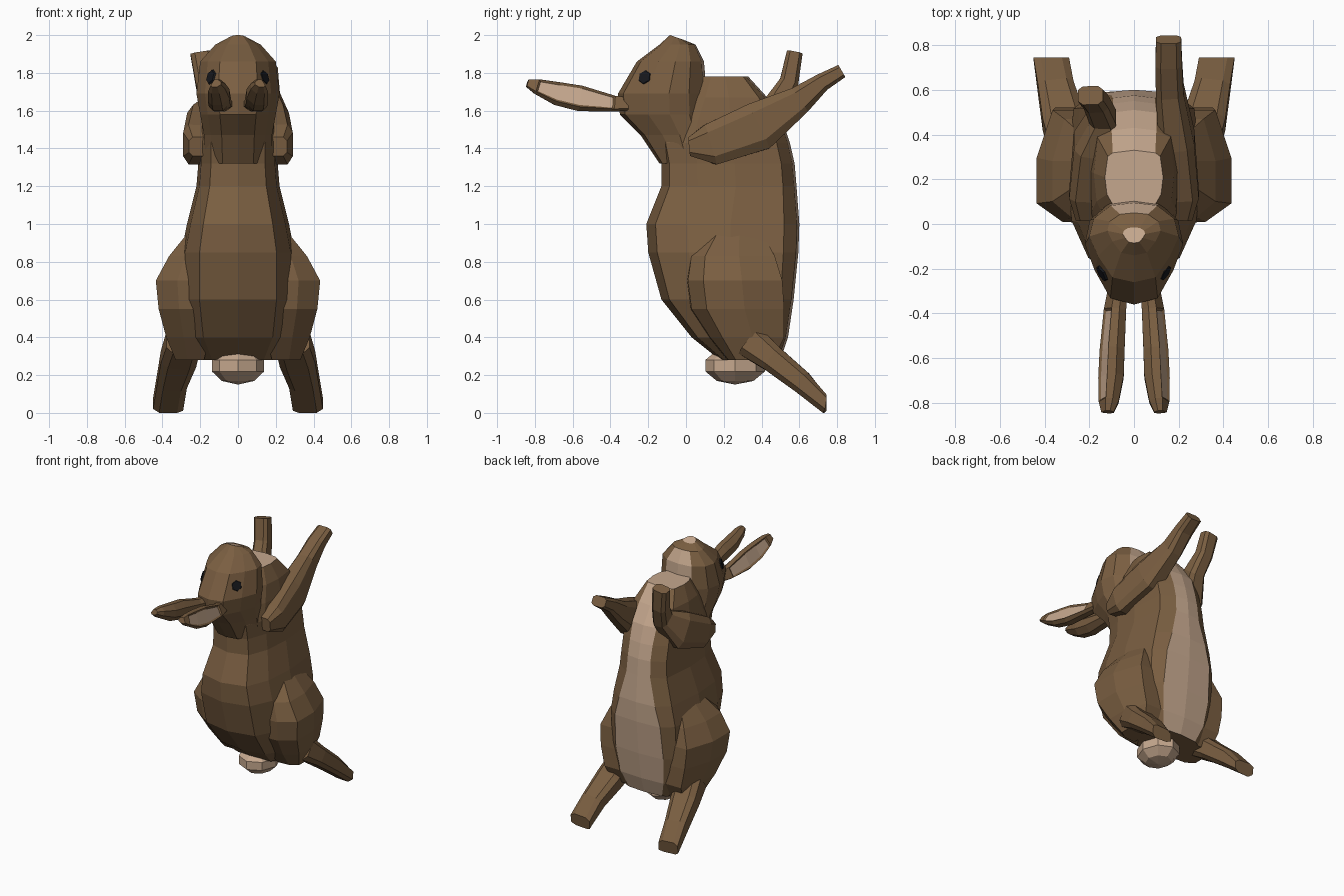
import bpy, bmesh, math
from mathutils import Vector
from mathutils.bvhtree import BVHTree

if "Cube" in bpy.data.objects:
    bpy.data.objects.remove(bpy.data.objects["Cube"])


def material(name, col):
    m = bpy.data.materials.new(name)
    m.diffuse_color = (*col, 1)
    m.use_nodes = True
    m.node_tree.nodes["Principled BSDF"].inputs["Base Color"].default_value = m.diffuse_color
    return m


MATS = [material("brown fur", (0.195, 0.113, 0.053)),
        material("cream fur", (0.56, 0.39, 0.27)),
        material("black eye", (0.008, 0.009, 0.012))]


def finish(name, bm):
    bmesh.ops.recalc_face_normals(bm, faces=bm.faces[:])
    me = bpy.data.meshes.new(name)
    bm.to_mesh(me)
    bm.free()
    for m in MATS:
        me.materials.append(m)
    ob = bpy.data.objects.new(name, me)
    bpy.context.collection.objects.link(ob)
    return ob


def loft(rings, rule=None, caps=(0, 0)):
    """Skin rings of points; rule(ring, side, centre) gives the material."""
    bm = bmesh.new()
    vs = [[bm.verts.new(p) for p in r] for r in rings]
    n = len(vs[0])
    for i in range(len(vs) - 1):
        for j in range(n):
            k = (j + 1) % n
            f = bm.faces.new((vs[i][j], vs[i][k], vs[i + 1][k], vs[i + 1][j]))
            if rule:
                f.material_index = rule(i, j, f.calc_center_median())
    for ring, c in ((vs[0], caps[0]), (vs[-1], caps[1])):
        bm.faces.new(ring).material_index = c
    return bm


BOX = [(1, -.6), (1, .6), (.6, 1), (-.6, 1), (-1, .6), (-1, -.6), (-.6, -1), (.6, -1)]


def limb(path, side=1, section=BOX, rule=None):
    """Sweep a section along (x, y, z, half width, half height) stations."""
    rings = []
    pts = [Vector(p[:3]) for p in path]
    for i, p in enumerate(pts):
        d = (pts[min(i + 1, len(pts) - 1)] - pts[max(i - 1, 0)]).normalized()
        u = (Vector((1, 0, 0)) - d * d.x).normalized()
        v = u.cross(d)
        if v.z < 0:
            v = -v
        w, h = path[i][3:]
        ring = [p + u * a * w + v * b * h for a, b in section]
        rings.append([(q.x * side, q.y, max(q.z, 0)) for q in ring])
    return loft(rings, rule)


# Body: stations of z, back y, belly y, half width, half width of cream belly
stations = [(.28, .18, .50, .20, .14), (.40, .03, .54, .27, .18), (.60, -.13, .57, .30, .20),
            (.85, -.20, .595, .30, .19), (1.0, -.21, .60, .27, .15), (1.2, -.13, .585, .22, .10),
            (1.32, -.13, .575, .21, .095), (1.43, -.15, .55, .21, .095), (1.55, -.10, .51, .20, .10),
            (1.67, -.02, .43, .18, .10), (1.78, .06, .33, .13, .095)]
rings = []
for z, y0, y1, hx, bx in stations:
    d = y1 - y0
    half = [(bx, y1 - .012), (max(.9 * hx, bx + .02), y1 - .1 * d), (hx, y0 + .55 * d),
            (.93 * hx, y0 + .27 * d), (.68 * hx, y0 + .06 * d)]
    ring = [(0, y1)] + half + [(0, y0)] + [(-x, y) for x, y in reversed(half)]
    rings.append([(x, y, z) for x, y in ring])
finish("body", loft(rings, lambda i, j, c: int(j in (0, 11)), (0, 1)))

# Head: stations of z, crown y, chin y, half width; tapered section, cream chin and nose
shape = [(.48, -.88), (.8, -.35), (1, .15), (.9, .6), (.52, .93)]
shape = [(0, -1)] + shape + [(0, 1)] + [(-a, b) for a, b in reversed(shape)]
rings = []
for z, y0, y1, hx in [(1.32, -.14, .12, .17), (1.47, -.24, .12, .18), (1.58, -.35, .11, .20),
                      (1.69, -.36, .11, .22), (1.86, -.26, .095, .20), (1.95, -.14, .05, .12),
                      (2.0, -.085, -.015, .05)]:
    c, r = (y0 + y1) / 2, (y1 - y0) / 2
    rings.append([(hx * a, c + r * b, z - (.012 * (1 + b) if z == 2 else 0)) for a, b in shape])
head = finish("head", loft(rings, lambda i, j, c: int(c.y > .045 and abs(c.x) < .13 and 1.7 < c.z < 1.93),
                           (0, 1)))
tree = BVHTree.FromPolygons([v.co for v in head.data.vertices],
                            [p.vertices[:] for p in head.data.polygons])

EAR = [(1, -.65), (.3, 1), (-.4, 1), (-1, .4), (-1, -.4), (-.3, -1), (.6, -1)]
for s, side in ((1, "right"), (-1, "left")):
    # Eye: thin faceted plate on the head surface
    loc, nor, _, _ = tree.find_nearest(Vector((.15 * s, -.225, 1.78)))
    bm = bmesh.new()
    bmesh.ops.create_cone(bm, cap_ends=True, segments=6, radius1=.042, radius2=.036, depth=.009)
    for f in bm.faces:
        f.material_index = 2
    eye = finish(side + "_eye", bm)
    eye.location = loc + nor * .003
    eye.rotation_euler = nor.to_track_quat('Z', 'Y').to_euler()

    # Ear with an inset cream inside
    bm = limb([(.075, -.31, 1.635, .045, .035), (.085, -.38, 1.637, .05, .042),
               (.098, -.56, 1.665, .056, .068), (.103, -.68, 1.69, .057, .062),
               (.113, -.79, 1.728, .045, .04), (.118, -.84, 1.745, .028, .02)], s, EAR)
    bm.faces.ensure_lookup_table()
    inner = [bm.faces[i * len(EAR)] for i in (1, 2, 3)]
    bmesh.ops.recalc_face_normals(bm, faces=bm.faces[:])
    bmesh.ops.inset_region(bm, faces=inner, thickness=.013, depth=-.008)
    for f in inner:
        f.material_index = 1
    finish(side + "_ear", bm)

    # Thigh: stations of z, inner x, outer x, back y, belly y
    rings = []
    for z, xa, xb, y0, y1 in [(.28, .18, .33, .22, .46), (.40, .15, .38, .12, .52),
                              (.55, .15, .42, .02, .52), (.70, .15, .435, 0, .51),
                              (.83, .15, .365, .02, .47), (.96, .15, .26, .12, .40)]:
        d, w = y1 - y0, xb - xa
        rings.append([(x * s, y, z) for x, y in
                      [(xa, y0), (xa + .6 * w, y0 + .02 * d), (xb, y0 + .18 * d), (xb, y0 + .58 * d),
                       (xa + .75 * w, y1), (xa, y1)]])
    finish(side + "_thigh", loft(rings))

    # Foot, cut upright at the toes
    bm = limb([(.29, .34, .38, .09, .09), (.315, .46, .285, .095, .07),
               (.35, .61, .165, .08, .06), (.37, .765, .045, .08, .06)], s)
    for v in bm.verts:
        v.co.y = min(v.co.y, .745)
    finish(side + "_foot", bm)

# Arms, each reaching up in its own pose
shoulder = [(.21, .02, 1.41, .05, .05), (.22, .13, 1.42, .07, .11)]
finish("right_arm", limb(shoulder + [(.19, .38, 1.515, .08, .13), (.16, .60, 1.655, .062, .075),
                                     (.155, .72, 1.75, .06, .048), (.155, .825, 1.81, .056, .037)]))
finish("left_arm", limb(shoulder + [(.19, .36, 1.515, .08, .13), (.14, .48, 1.63, .06, .07),
                                    (.17, .545, 1.75, .055, .05), (.195, .575, 1.905, .057, .042)], -1))

# Tail
bm = bmesh.new()
bmesh.ops.create_uvsphere(bm, u_segments=8, v_segments=5, radius=1)
for v in bm.verts:
    v.co = (v.co.x * .145, .26 + v.co.y * .165, .25 + v.co.z * .1)
for f in bm.faces:
    f.material_index = 1
finish("tail", bm)
